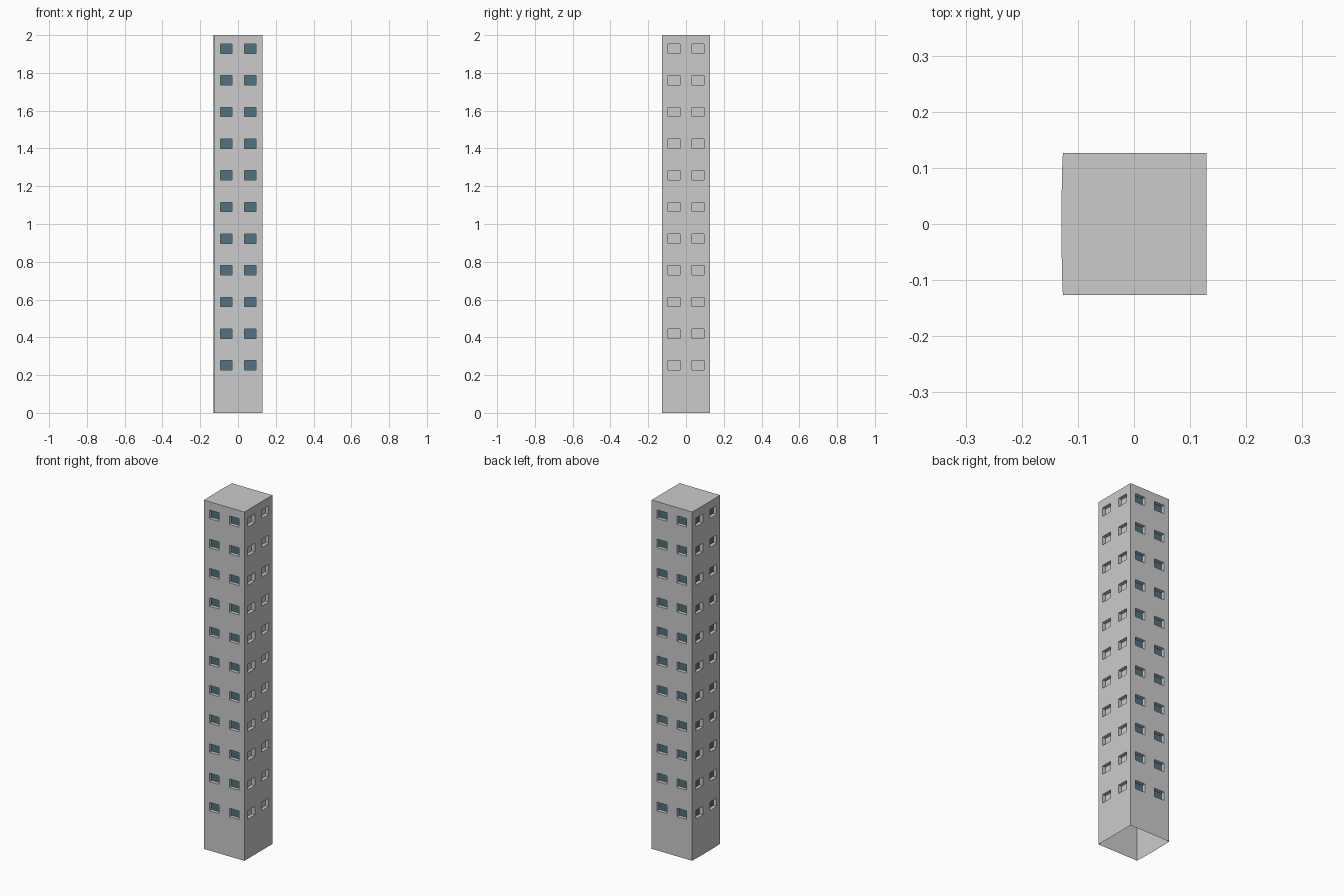
import bpy, bmesh

if "Cube" in bpy.data.objects:
    bpy.data.objects.remove(bpy.data.objects["Cube"])

HX, HY, H = 0.128, 0.1265, 2.0          # half width, half depth, height
DEPTH, BULGE = 0.02, 0.0025             # window recess, slight bow of the left wall
WIN_U = [(-0.094, -0.032), (0.032, 0.094)]
FLOORS = [0.252 + 0.1676 * i for i in range(11)]
WIN_V = [(z - 0.0245, z + 0.0245) for z in FLOORS]


def bow(u):
    return BULGE * min(1, (HY - abs(u)) / 0.056)


# each wall maps (across, up, inset) to world space, counter-clockwise from outside
WALLS = {
    "front": (HX, True, lambda u, v, d: (u, -HY + d, v)),
    "right": (HY, False, lambda u, v, d: (HX - d, u, v)),
    "back": (HX, True, lambda u, v, d: (-u, HY - d, v)),
    "left": (HY, True, lambda u, v, d: (-HX - bow(u) + d, -u, v)),
}


def finish(name, bm, material=None):
    me = bpy.data.meshes.new(name)
    bm.to_mesh(me)
    bm.free()
    # centre the slightly bowed outline
    ob = bpy.data.objects.new(name, me)
    ob.location.x = BULGE / 2
    bpy.context.collection.objects.link(ob)
    if material:
        me.materials.append(material)
    return ob


def quad(bm, pts):
    bm.faces.new([bm.verts.new(p) for p in pts])


glass_mat = bpy.data.materials.new("glass")
glass_mat.diffuse_color = (0.08, 0.17, 0.22, 1)
glass_mat.use_nodes = True
glass_mat.node_tree.nodes["Principled BSDF"].inputs["Base Color"].default_value = glass_mat.diffuse_color

tower = bmesh.new()
for side, (half, glazed, at) in WALLS.items():
    us = [-half] + [u for w in WIN_U for u in w] + [half]
    vs = [0] + [v for w in WIN_V for v in w] + [H]
    glass = bmesh.new()
    for u0, u1 in zip(us, us[1:]):
        for v0, v1 in zip(vs, vs[1:]):
            c = [(u0, v0), (u1, v0), (u1, v1), (u0, v1)]
            if (u0, u1) not in WIN_U or (v0, v1) not in WIN_V:
                quad(tower, [at(u, v, 0) for u, v in c])
                continue
            # recess reveals, then the pane or blank panel at the back
            for a, b in zip(c, c[1:] + c[:1]):
                quad(tower, [at(*a, 0), at(*b, 0), at(*b, DEPTH), at(*a, DEPTH)])
            quad(glass if glazed else tower, [at(u, v, DEPTH) for u, v in c])
    if glazed:
        finish(side + "_window_glass", glass, glass_mat)
    else:
        glass.free()

# weld the walls and close the roof; the base stays open
bmesh.ops.remove_doubles(tower, verts=tower.verts, dist=1e-5)
rim = [e for e in tower.edges if e.is_boundary and all(v.co.z > H - 1e-4 for v in e.verts)]
roof = bmesh.ops.edgeloop_fill(tower, edges=rim)["faces"]
for f in roof:
    f.normal_update()
    if f.normal.z < 0:
        f.normal_flip()
finish("tower_walls", tower)
